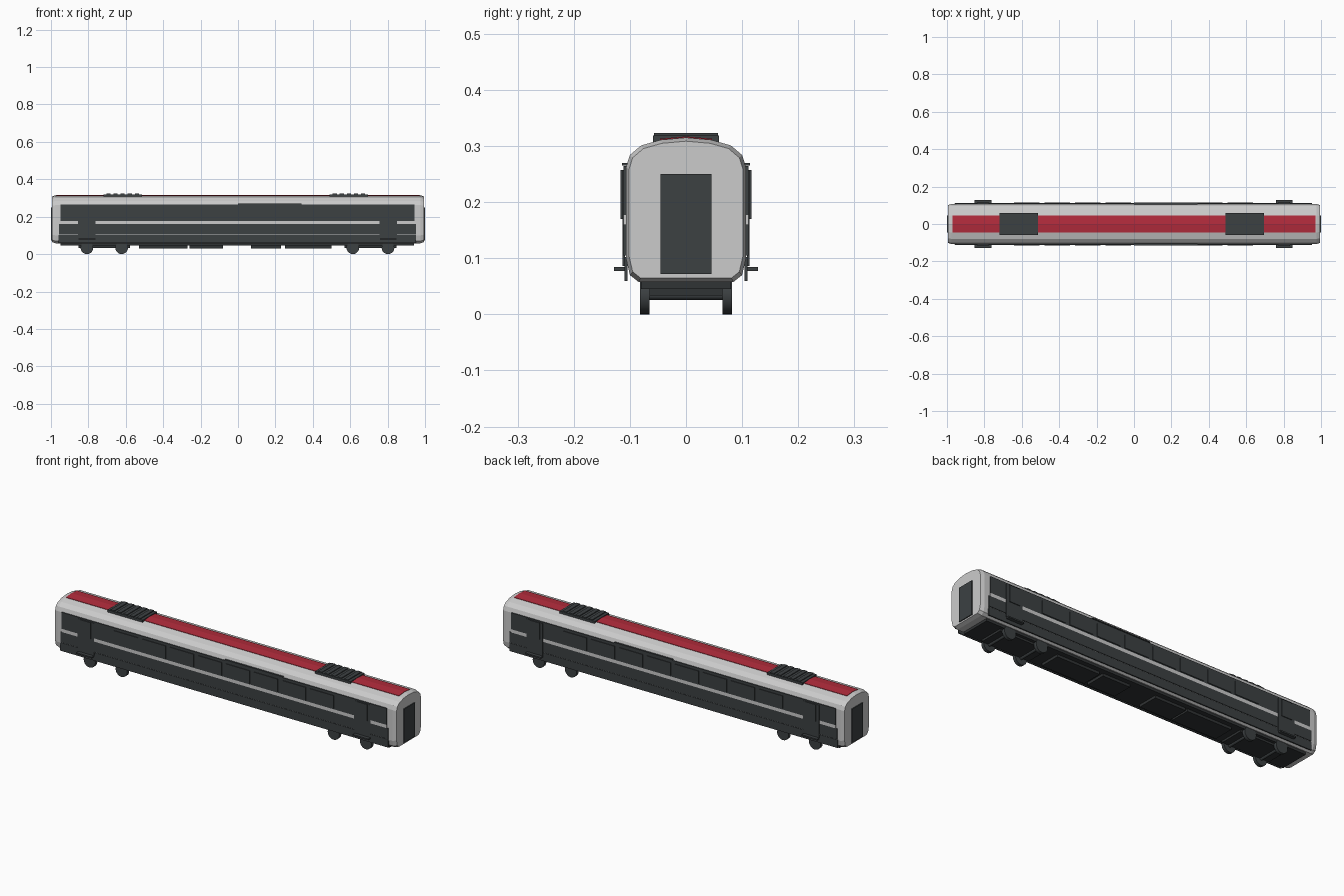
import bpy, bmesh, math

if "Cube" in bpy.data.objects:
    bpy.data.objects.remove(bpy.data.objects["Cube"])


def mat(name, c):
    m = bpy.data.materials.new(name)
    m.diffuse_color = (*c, 1)
    m.use_nodes = True
    m.node_tree.nodes["Principled BSDF"].inputs["Base Color"].default_value = m.diffuse_color
    return m


DARK = mat("charcoal", (0.045, 0.052, 0.055))
BLACK = mat("underframe_black", (0.03, 0.033, 0.035))
RED = mat("roof_red", (0.45, 0.025, 0.045))


def finish(name, bm, m=None):
    bmesh.ops.recalc_face_normals(bm, faces=bm.faces)
    me = bpy.data.meshes.new(name)
    bm.to_mesh(me)
    bm.free()
    ob = bpy.data.objects.new(name, me)
    bpy.context.collection.objects.link(ob)
    if m:
        me.materials.append(m)
    return ob


def box(name, x0, x1, y0, y1, z0, z1, m=None):
    bm = bmesh.new()
    bmesh.ops.create_cube(bm, size=1)
    for v in bm.verts:
        v.co = ((x0 + x1) / 2 + v.co.x * (x1 - x0),
                (y0 + y1) / 2 + v.co.y * (y1 - y0),
                (z0 + z1) / 2 + v.co.z * (z1 - z0))
    return finish(name, bm, m)


def both_sides(name, x0, x1, y0, y1, z0, z1, m=None):
    box(name + "_front", x0, x1, -y1, -y0, z0, z1, m)
    box(name + "_back", x0, x1, y0, y1, z0, z1, m)


def loft(name, profile, stations, m=None):
    # stations are (x, scale about the body centre height)
    bm = bmesh.new()
    rings = [[bm.verts.new((x, y * s, 0.187 + (z - 0.187) * s)) for y, z in profile]
             for x, s in stations]
    n = len(profile)
    for a, b in zip(rings, rings[1:]):
        for i in range(n):
            bm.faces.new((a[i], a[(i + 1) % n], b[(i + 1) % n], b[i]))
    bm.faces.new(rings[0])
    bm.faces.new(rings[-1])
    return finish(name, bm, m)


# Car body with rounded roof and tapered ends
half = [(0.085, 0.058), (0.1, 0.07), (0.107, 0.1), (0.107, 0.262),
        (0.1, 0.284), (0.08, 0.301), (0.045, 0.311)]
profile = half + [(0, 0.315)] + [(-y, z) for y, z in reversed(half)]
loft("body_shell", profile, [(-0.995, 0.95), (-0.975, 1), (0.975, 1), (0.995, 0.95)])

# Red roof stripe following the roof curve
loft("roof_stripe", [(-0.046, 0.305), (0.046, 0.305), (0.046, 0.313), (0, 0.317), (-0.046, 0.313)],
     [(-0.97, 1), (0.97, 1)], RED)

# Gangway doors
for side, s in (("left", -1), ("right", 1)):
    box("gangway_door_" + side, min(s * 0.98, s), max(s * 0.98, s),
        -0.045, 0.045, 0.072, 0.25, DARK)

# Roof equipment with slats
for side, x in (("left", -0.617), ("right", 0.593)):
    box("roof_unit_" + side, x - 0.103, x + 0.103, -0.059, 0.059, 0.306, 0.319, DARK)
    for i in range(5):
        c = x - 0.076 + i * 0.038
        box("roof_slat_%s_%d" % (side, i), c - 0.011, c + 0.011, -0.057, 0.057, 0.318, 0.323, DARK)

# Side bands
both_sides("window_band", -0.95, 0.943, 0.104, 0.111, 0.177, 0.264, DARK)
both_sides("light_stripe", -0.95, 0.943, 0.104, 0.111, 0.16, 0.177)
both_sides("lower_band", -0.957, 0.952, 0.104, 0.111, 0.105, 0.16, DARK)
both_sides("skirt", -0.96, 0.952, 0.104, 0.1095, 0.059, 0.102, DARK)

# Windows
for i in range(8):
    c = -0.573 + i * 0.163
    both_sides("window_%d" % i, c - 0.069, c + 0.069, 0.11, 0.1145, 0.182, 0.25, DARK)

# Destination panel rail above the windows
both_sides("side_rail", 0, 0.34, 0.104, 0.114, 0.265, 0.27, DARK)

# Entrance doors and steps
for side, x in (("left", -0.808), ("right", 0.803)):
    both_sides("entrance_door_" + side, x - 0.047, x + 0.047, 0.109, 0.113, 0.086, 0.257, DARK)
    both_sides("door_window_" + side, x - 0.03, x + 0.03, 0.112, 0.117, 0.17, 0.257, DARK)
    both_sides("step_" + side, x - 0.045, x + 0.045, 0.107, 0.128, 0.077, 0.084, DARK)

# Underframe and equipment boxes
box("underframe", -0.95, 0.94, -0.08, 0.08, 0.045, 0.062, BLACK)
for i, (a, b) in enumerate([(-0.53, -0.27), (-0.26, -0.08), (0.07, 0.23), (0.25, 0.5)]):
    box("equipment_box_%d" % i, a, b, -0.055, 0.055, 0.031, 0.047, BLACK)

# Bogies with axles and wheels
for side, xs in (("left", (-0.808, -0.622)), ("right", (0.614, 0.802))):
    box("bogie_frame_" + side, xs[0] - 0.045, xs[1] + 0.045, -0.065, 0.065, 0.034, 0.052, BLACK)
    for i, x in enumerate(xs):
        for part, r, y, d in (("axle", 0.008, 0, 0.14), ("wheel_front", 0.034, -0.0735, 0.017),
                              ("wheel_back", 0.034, 0.0735, 0.017)):
            bpy.ops.mesh.primitive_cylinder_add(vertices=20, radius=r, depth=d, location=(x, y, 0.034),
                                                rotation=(math.pi / 2, 0, 0))
            ob = bpy.context.object
            ob.name = "%s_%s_%d" % (part, side, i)
            ob.data.materials.append(DARK)
            bpy.ops.object.shade_smooth_by_angle()
